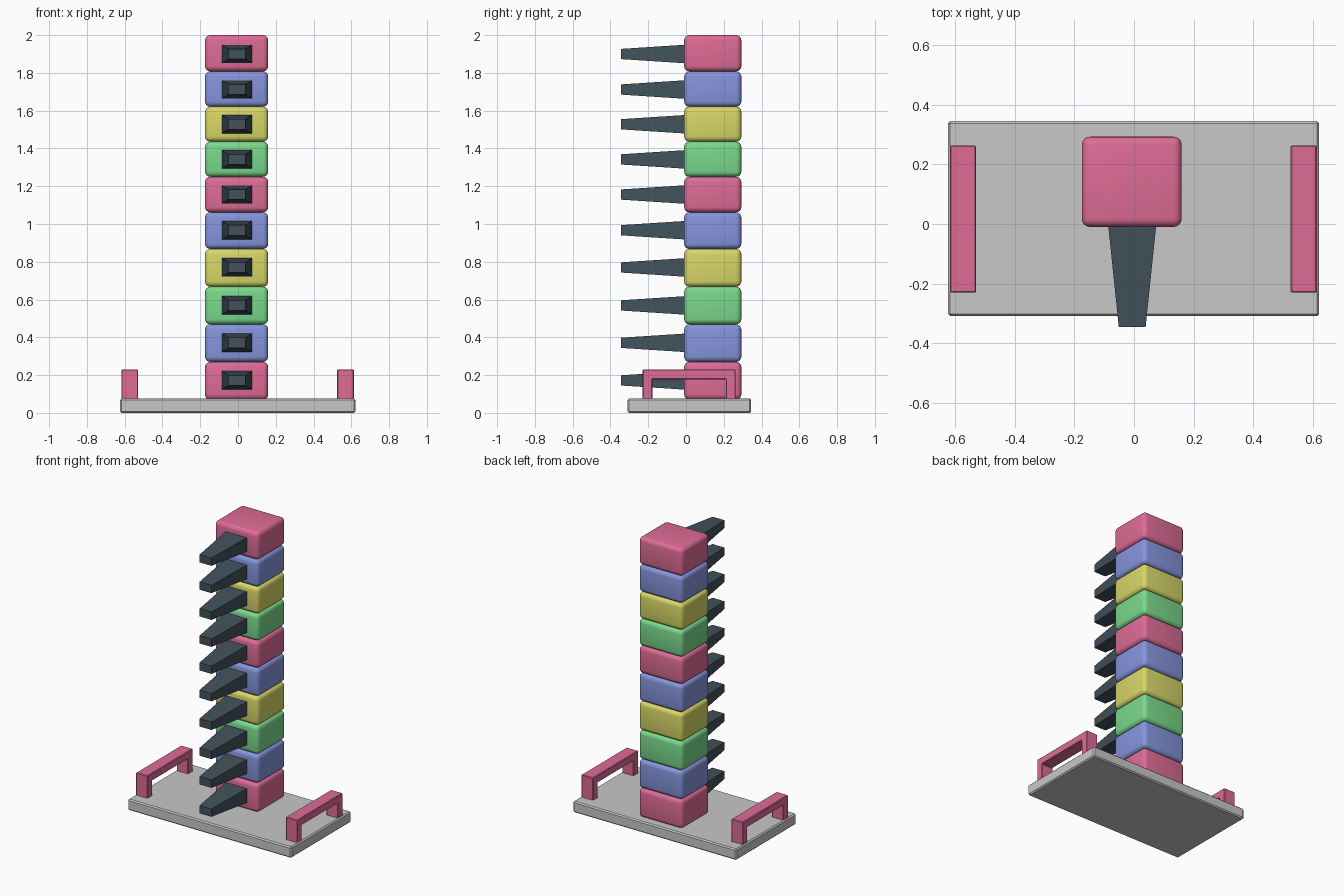
import bpy, bmesh
from mathutils import Vector

if "Cube" in bpy.data.objects:
    bpy.data.objects.remove(bpy.data.objects["Cube"])


def srgb(r, g, b):
    lin = lambda c: (c / 255 / 12.92) if c < 11 else ((c / 255 + 0.055) / 1.055) ** 2.4
    return (lin(r), lin(g), lin(b), 1)


def material(name, rgb):
    m = bpy.data.materials.new(name)
    m.diffuse_color = srgb(*rgb)
    m.use_nodes = True
    m.node_tree.nodes["Principled BSDF"].inputs["Base Color"].default_value = m.diffuse_color
    return m


PINK = material("pink", (222, 108, 150))
BLUE = material("blue", (133, 149, 220))
GREEN = material("green", (122, 217, 140))
YELLOW = material("yellow", (216, 215, 104))
GREY = material("light grey", (200, 200, 200))
DARK = material("dark slate", (66, 82, 92))


def finish(bm, name, mat, bevel=0, segments=1, smooth=False):
    bmesh.ops.recalc_face_normals(bm, faces=bm.faces)
    if bevel:
        bmesh.ops.bevel(bm, geom=bm.edges[:], offset=bevel, segments=segments,
                        profile=0.5, affect='EDGES', clamp_overlap=True)
    mesh = bpy.data.meshes.new(name)
    bm.to_mesh(mesh)
    bm.free()
    obj = bpy.data.objects.new(name, mesh)
    bpy.context.collection.objects.link(obj)
    mesh.materials.append(mat)
    for p in mesh.polygons:
        p.use_smooth = smooth
    return obj


def box(name, lo, hi, mat, bevel=0, segments=1, smooth=False):
    bm = bmesh.new()
    bmesh.ops.create_cube(bm, size=1)
    lo, hi = Vector(lo), Vector(hi)
    for v in bm.verts:
        v.co = (lo + hi) / 2 + v.co * (hi - lo)
    return finish(bm, name, mat, bevel, segments, smooth)


def peg(name, z):
    # tapered bar, wide at the block and narrow at the front tip
    bm = bmesh.new()
    bmesh.ops.create_cube(bm, size=2)
    for v in bm.verts:
        tip = v.co.y < 0
        w, h, y = (0.045, 0.027, -0.345) if tip else (0.082, 0.05, 0.01)
        v.co = (-0.006 + v.co.x * w, y, z + v.co.z * h)
    return finish(bm, name, DARK)


def handle(name, x0, x1):
    # upside-down U profile in the y-z plane, extruded along x
    y0, y1, z0, z1, t = -0.23, 0.263, 0.07, 0.23, 0.052
    pts = [(y0, z0), (y0, z1), (y1, z1), (y1, z0),
           (y1 - t, z0), (y1 - t, z1 - t), (y0 + t, z1 - t), (y0 + t, z0)]
    bm = bmesh.new()
    face = bm.faces.new([bm.verts.new((x0, y, z)) for y, z in pts])
    ext = bmesh.ops.extrude_face_region(bm, geom=[face])["geom"]
    bmesh.ops.translate(bm, vec=(x1 - x0, 0, 0),
                        verts=[g for g in ext if isinstance(g, bmesh.types.BMVert)])
    return finish(bm, name, PINK, 0.004)


# base plate and carrying handles
box("base_plate", (-0.624, -0.309, 0), (0.621, 0.345, 0.076), GREY, 0.008)
handle("left_handle", -0.617, -0.529)
handle("right_handle", 0.525, 0.613)

# column of rounded blocks, each with a peg
levels = [0.07, 0.27, 0.469, 0.668, 0.868, 1.062, 1.25, 1.436, 1.621, 1.808, 2.0]
pegs = [0.172, 0.371, 0.569, 0.77, 0.967, 1.156, 1.342, 1.528, 1.712, 1.9]
colours = [PINK, BLUE, GREEN, YELLOW, BLUE, PINK, GREEN, YELLOW, BLUE, PINK]
for i, mat in enumerate(colours):
    box(f"block_{i + 1}", (-0.175, -0.01, levels[i]), (0.16, 0.293, levels[i + 1]),
        mat, 0.028, 4, True)
    peg(f"peg_{i + 1}", pegs[i])
